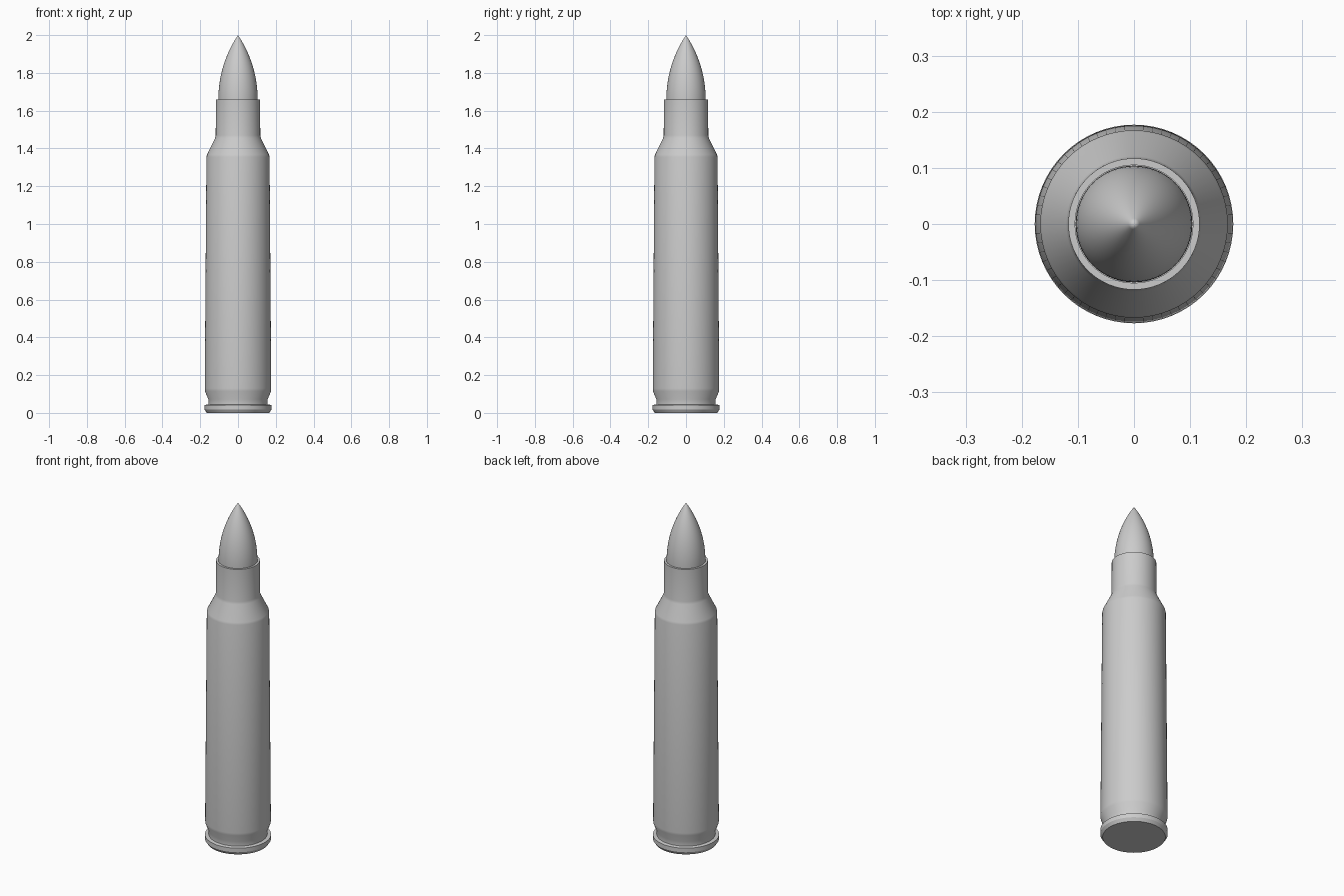
import bpy, bmesh, math

cube = bpy.data.objects.get("Cube")
if cube:
    bpy.data.objects.remove(cube, do_unlink=True)

SEGMENTS = 64

# One plain grey for the whole model
grey = bpy.data.materials.new("light grey")
grey.use_nodes = True
colour = (0.6, 0.6, 0.6, 1)
grey.diffuse_color = colour
grey.node_tree.nodes["Principled BSDF"].inputs["Base Color"].default_value = colour


def lathe(name, profile):
    """Spin a (radius, height) profile about z; radius 0 makes a pole."""
    bm = bmesh.new()
    verts = [bm.verts.new((r, 0, z)) for r, z in profile]
    edges = [bm.edges.new(pair) for pair in zip(verts, verts[1:])]
    bmesh.ops.spin(bm, geom=verts + edges, cent=(0, 0, 0), axis=(0, 0, 1),
                   angle=math.tau, steps=SEGMENTS, use_merge=False)
    bmesh.ops.remove_doubles(bm, verts=bm.verts[:], dist=1e-5)
    bmesh.ops.recalc_face_normals(bm, faces=bm.faces[:])
    mesh = bpy.data.meshes.new(name)
    bm.to_mesh(mesh)
    bm.free()
    mesh.materials.append(grey)
    obj = bpy.data.objects.new(name, mesh)
    bpy.context.collection.objects.link(obj)
    bpy.ops.object.select_all(action='DESELECT')
    obj.select_set(True)
    bpy.context.view_layer.objects.active = obj
    bpy.ops.object.shade_smooth_by_angle(angle=math.radians(32))
    return obj


# Case: flat base, chamfered rim, groove, tapered body, shoulder, neck, mouth
lathe("case", [
    (0, 0), (0.165, 0), (0.177, 0.018), (0.177, 0.042), (0.157, 0.045),
    (0.157, 0.072), (0.175, 0.115), (0.176, 0.13), (0.167, 1.355),
    (0.164, 1.368), (0.121, 1.455), (0.118, 1.47), (0.117, 1.66),
    (0.105, 1.66), (0.105, 1.6), (0, 1.6)])

# Pointed tip: a tangent arc from the mouth of the case to the point
BASE, HEIGHT, MOUTH, STEPS = 0.104, 0.34, 1.66, 20
arc = (BASE ** 2 + HEIGHT ** 2) / (2 * BASE)
sweep = math.asin(HEIGHT / arc)
ogive = [(0, 1.61), (BASE, 1.61)]
for i in range(STEPS):
    a = sweep * i / STEPS
    ogive.append((arc * math.cos(a) - arc + BASE, MOUTH + arc * math.sin(a)))
ogive.append((0, MOUTH + HEIGHT))
lathe("pointed_tip", ogive)
